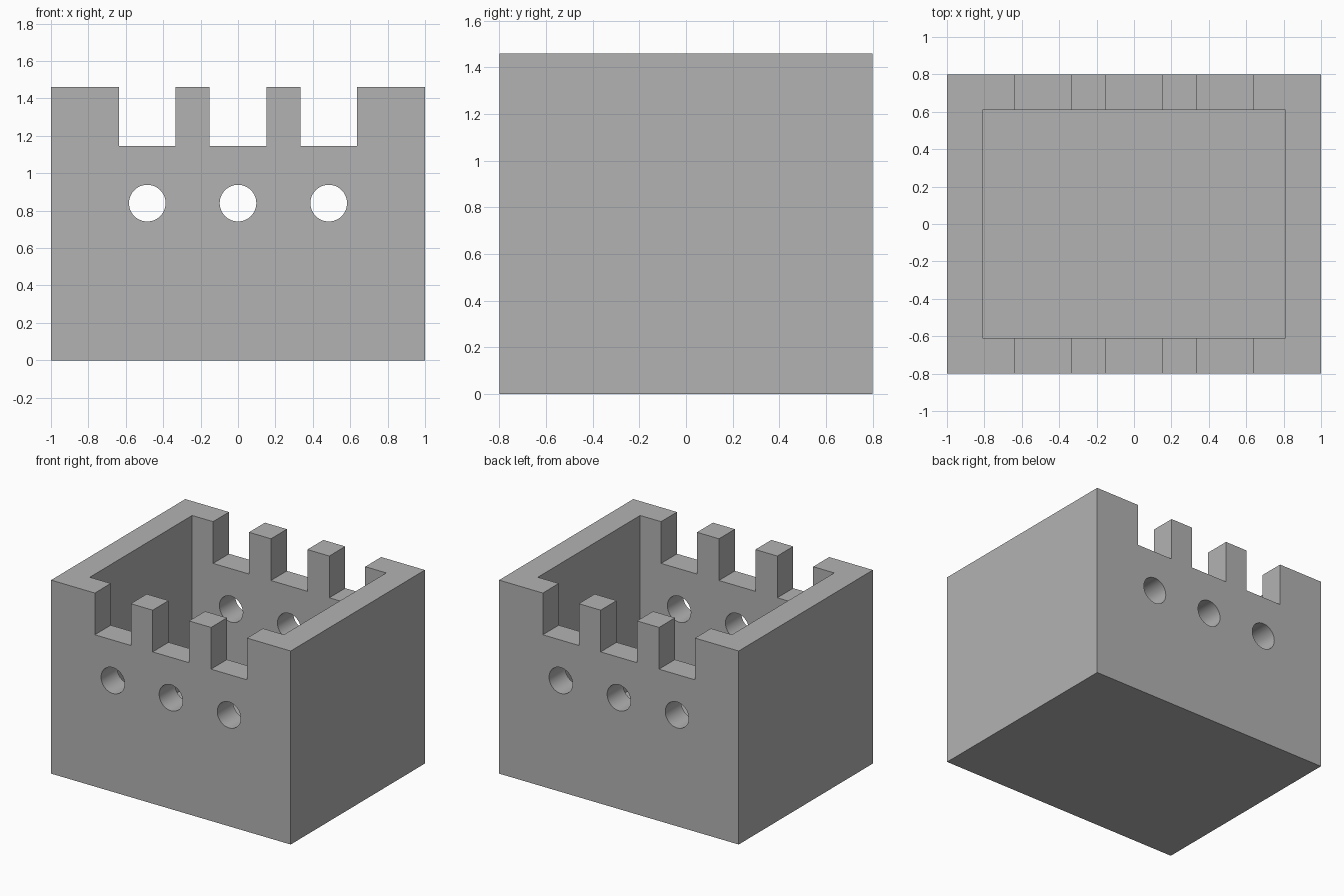
import bpy
from math import radians

cube = bpy.data.objects.get("Cube")
if cube:
    bpy.data.objects.remove(cube, do_unlink=True)

grey = bpy.data.materials.new("stone grey")
grey.use_nodes = True
colour = (0.45, 0.45, 0.45, 1)
grey.diffuse_color = colour
grey.node_tree.nodes["Principled BSDF"].inputs["Base Color"].default_value = colour

WIDTH, DEPTH, HEIGHT = 2.0, 1.6, 1.46
WALL, NOTCH_Z, HOLE_Z = 0.19, 1.145, 0.84


def box(name, x0, x1, y, z0, z1):
    """Box from x0 to x1 and z0 to z1, reaching y to both sides."""
    bpy.ops.mesh.primitive_cube_add(size=1, location=((x0 + x1) / 2, 0, (z0 + z1) / 2))
    ob = bpy.context.object
    ob.name = name
    ob.scale = (x1 - x0, 2 * y, z1 - z0)
    bpy.ops.object.transform_apply(location=True, rotation=False, scale=True)
    ob.data.materials.append(grey)
    return ob


# Solid block
body = box("battlement_box", -WIDTH / 2, WIDTH / 2, DEPTH / 2, 0, HEIGHT)

# Open cavity
inner = WIDTH / 2 - WALL
cutters = [box("cavity_cutter", -inner, inner, DEPTH / 2 - WALL, WALL, HEIGHT + 0.2)]

# Crenel gaps through front and back walls
for x0, x1 in ((-0.635, -0.335), (-0.152, 0.152), (0.335, 0.635)):
    cutters.append(box("crenel_cutter", x0, x1, DEPTH, NOTCH_Z, HEIGHT + 0.3))

# Round holes through front and back walls
for x in (-0.485, 0, 0.485):
    bpy.ops.mesh.primitive_cylinder_add(vertices=48, radius=0.098, depth=2 * DEPTH,
                                        location=(x, 0, HOLE_Z),
                                        rotation=(radians(90), 0, 0))
    hole = bpy.context.object
    hole.name = "hole_cutter"
    hole.data.materials.append(grey)
    cutters.append(hole)

# Cut the block, then drop the cutters
bpy.ops.object.select_all(action="DESELECT")
body.select_set(True)
bpy.context.view_layer.objects.active = body
for cutter in cutters:
    cutter.hide_render = True
    cut = body.modifiers.new("cut", "BOOLEAN")
    cut.operation = "DIFFERENCE"
    cut.solver = "EXACT"
    cut.object = cutter
    bpy.ops.object.modifier_apply(modifier=cut.name)
    bpy.data.objects.remove(cutter, do_unlink=True)

bpy.ops.object.shade_smooth_by_angle(angle=radians(30))
